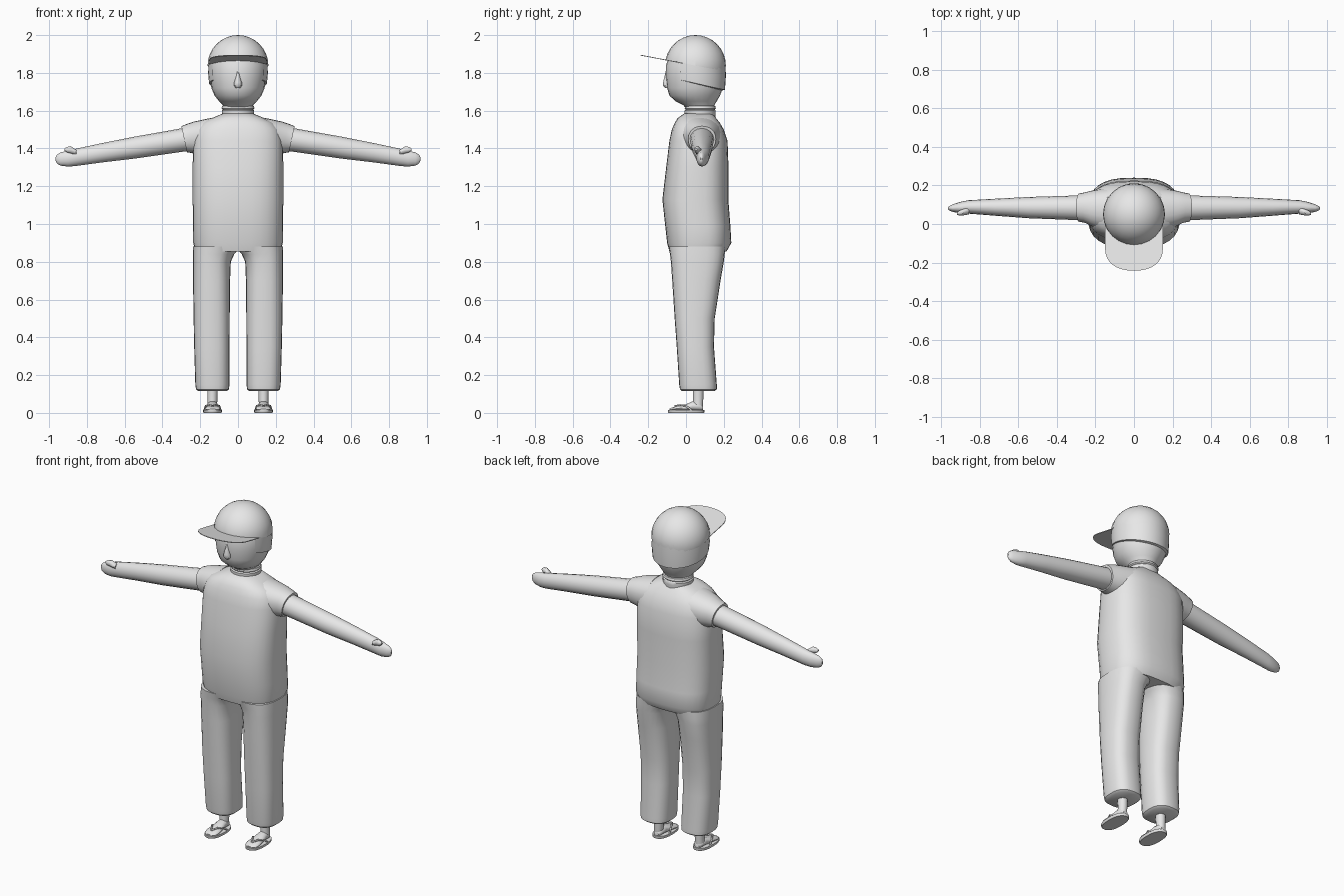
import bpy, bmesh, math
from mathutils import Vector

grey = bpy.data.materials.new("plain_grey")
grey.diffuse_color = (0.8, 0.8, 0.8, 1)


def finish(name, bm, mirror=False, angle=40):
    bmesh.ops.recalc_face_normals(bm, faces=bm.faces)
    me = bpy.data.meshes.new(name)
    bm.to_mesh(me)
    bm.free()
    ob = bpy.data.objects.new(name, me)
    bpy.context.collection.objects.link(ob)
    me.materials.append(grey)
    bpy.ops.object.select_all(action='DESELECT')
    ob.select_set(True)
    bpy.context.view_layer.objects.active = ob
    bpy.ops.object.shade_smooth_by_angle(angle=math.radians(angle))
    if mirror:
        ob.modifiers.new("mirror", 'MIRROR')
    return ob


def power(v, n):
    return math.copysign(abs(v) ** (2 / n), v)


def loft(name, rings, axis='z', n=2.0, seg=24, mirror=False, shear=0.0, angle=40):
    """Skin rounded rings; each ring is (position, a_min, a_max, b_min, b_max)."""
    bm = bmesh.new()
    loops = []
    for t, a0, a1, b0, b1 in rings:
        loop = []
        for i in range(seg):
            w = 2 * math.pi * i / seg
            a = (a0 + a1) / 2 + (a1 - a0) / 2 * power(math.cos(w), n)
            db = (b1 - b0) / 2 * power(math.sin(w), n)
            b = (b0 + b1) / 2 + db
            p = {'x': (t + shear * db, a, b), 'y': (a, t, b), 'z': (a, b, t)}[axis]
            loop.append(bm.verts.new(p))
        loops.append(loop)
    for lo, hi in zip(loops, loops[1:]):
        for i in range(seg):
            j = (i + 1) % seg
            bm.faces.new((lo[i], lo[j], hi[j], hi[i]))
    bm.faces.new(loops[0])
    bm.faces.new(loops[-1])
    return finish(name, bm, mirror, angle)


def sym(rows):
    """Rings centred on x from (z, half width, y_min, y_max)."""
    return [(z, -w, w, a, b) for z, w, a, b in rows]


# Body and trousers
loft("torso", sym([
    (0.855, 0.225, -0.088, 0.215), (0.90, 0.237, -0.10, 0.24),
    (0.99, 0.238, -0.11, 0.235), (1.13, 0.24, -0.125, 0.224),
    (1.30, 0.24, -0.105, 0.225), (1.44, 0.238, -0.088, 0.22),
    (1.50, 0.222, -0.075, 0.20), (1.535, 0.19, -0.06, 0.18),
    (1.56, 0.14, -0.045, 0.16), (1.585, 0.08, -0.01, 0.14)]), n=2.7, seg=32)
loft("trouser_leg", [
    (0.115, 0.06, 0.21, -0.02, 0.15), (0.125, 0.048, 0.222, -0.032, 0.163),
    (0.15, 0.045, 0.226, -0.036, 0.163), (0.35, 0.045, 0.232, -0.049, 0.148),
    (0.50, 0.044, 0.235, -0.06, 0.152), (0.70, 0.042, 0.238, -0.073, 0.183),
    (0.80, 0.038, 0.238, -0.08, 0.20), (0.84, 0.02, 0.238, -0.085, 0.205),
    (0.88, -0.02, 0.237, -0.092, 0.21)], n=2.6, mirror=True)

# Sleeves, arms and hands
loft("sleeve", [
    (0.12, -0.05, 0.19, 1.36, 1.562), (0.21, -0.015, 0.175, 1.365, 1.543),
    (0.25, 0.005, 0.165, 1.373, 1.531), (0.285, 0.012, 0.158, 1.38, 1.518)],
    axis='x', n=2.2, mirror=True, shear=0.22)
loft("arm", [
    (0.22, 0.02, 0.15, 1.39, 1.515), (0.29, 0.02, 0.148, 1.383, 1.508),
    (0.55, 0.03, 0.14, 1.346, 1.462), (0.72, 0.043, 0.131, 1.326, 1.428),
    (0.86, 0.054, 0.123, 1.307, 1.398), (0.90, 0.055, 0.115, 1.304, 1.388),
    (0.94, 0.063, 0.102, 1.309, 1.379), (0.958, 0.07, 0.093, 1.32, 1.368),
    (0.965, 0.077, 0.086, 1.335, 1.355)], axis='x', seg=16, mirror=True)
loft("thumb", [
    (0.855, 0.05, 0.09, 1.365, 1.392), (0.885, 0.045, 0.077, 1.373, 1.413),
    (0.905, 0.044, 0.07, 1.378, 1.409), (0.918, 0.048, 0.06, 1.388, 1.40)],
    axis='x', seg=10, mirror=True)

# Feet and sandals
loft("ankle", [
    (0.03, 0.112, 0.162, 0.035, 0.09), (0.07, 0.109, 0.161, 0.037, 0.092),
    (0.14, 0.107, 0.163, 0.035, 0.093)], seg=14, mirror=True)
loft("foot", [
    (0.09, 0.12, 0.15, 0.014, 0.035), (0.075, 0.108, 0.162, 0.01, 0.055),
    (0.035, 0.106, 0.164, 0.01, 0.062), (0.0, 0.1, 0.17, 0.01, 0.046),
    (-0.05, 0.093, 0.176, 0.01, 0.036), (-0.075, 0.1, 0.168, 0.01, 0.028),
    (-0.087, 0.118, 0.15, 0.012, 0.022)], axis='y', seg=14, mirror=True)
loft("sandal_sole", [
    (0.0, 0.089, 0.181, -0.092, 0.095), (0.004, 0.086, 0.184, -0.095, 0.097),
    (0.016, 0.086, 0.184, -0.095, 0.097)], n=2.4, mirror=True)

# Sandal straps meeting between the toes
for label, side in (("inner", -1), ("outer", 1)):
    cu = bpy.data.curves.new(label + "_sandal_strap", 'CURVE')
    cu.dimensions = '3D'
    cu.bevel_depth = 0.005
    cu.bevel_resolution = 1
    sp = cu.splines.new('POLY')
    path = [(0.044, 0.03, 0.014), (0.036, 0.0, 0.037), (0.018, -0.03, 0.042), (0, -0.06, 0.036)]
    sp.points.add(len(path) - 1)
    for pt, (dx, y, z) in zip(sp.points, path):
        pt.co = (0.135 + side * dx, y, z, 1)
    ob = bpy.data.objects.new(label + "_sandal_strap", cu)
    bpy.context.collection.objects.link(ob)
    cu.materials.append(grey)
    bpy.ops.object.select_all(action='DESELECT')
    ob.select_set(True)
    bpy.context.view_layer.objects.active = ob
    bpy.ops.object.convert(target='MESH')
    bpy.context.object.modifiers.new("mirror", 'MIRROR')

# Collar, head and nose
loft("collar", sym([
    (1.56, 0.082, -0.005, 0.155), (1.585, 0.086, -0.008, 0.157),
    (1.60, 0.086, -0.008, 0.157), (1.606, 0.08, -0.002, 0.152),
    (1.612, 0.087, -0.007, 0.158), (1.625, 0.084, -0.004, 0.155),
    (1.63, 0.072, 0.008, 0.143)]))
loft("head", sym([
    (1.60, 0.065, 0.01, 0.14), (1.63, 0.08, -0.015, 0.15),
    (1.65, 0.1, -0.055, 0.163), (1.68, 0.124, -0.088, 0.18),
    (1.72, 0.141, -0.10, 0.196), (1.78, 0.149, -0.107, 0.206),
    (1.84, 0.153, -0.106, 0.206), (1.90, 0.135, -0.085, 0.185)]))
loft("nose", sym([
    (1.72, 0.012, -0.112, -0.08), (1.732, 0.021, -0.122, -0.08),
    (1.75, 0.02, -0.122, -0.08), (1.78, 0.012, -0.115, -0.08),
    (1.815, 0.005, -0.107, -0.08)]), seg=10)

# Hair strip wrapping the sides and back below the cap
bm = bmesh.new()
cols = []
for i in range(25):
    w = math.radians(-31 + 242 * i / 24)
    c, s = math.cos(w), math.sin(w)
    low = 1.745 - 0.035 * s
    cols.append([bm.verts.new((c * 0.158 * k, 0.05 + s * 0.161 * k, z))
                 for z, k in ((1.85, 0.99), ((1.85 + low) / 2, 1.0), (low, 0.97), (low - 0.003, 0.88))])
for p, q in zip(cols, cols[1:]):
    for k in range(3):
        bm.faces.new((p[k], q[k], q[k + 1], p[k + 1]))
finish("hair", bm)

# Cap dome trimmed by the sloping brim plane
SLOPE = -0.19


def brim_z(y):
    return 1.848 + SLOPE * y


bm = bmesh.new()
bmesh.ops.create_uvsphere(bm, u_segments=24, v_segments=16, radius=0.161)
bmesh.ops.translate(bm, verts=bm.verts, vec=(0, 0.05, 1.839))
bmesh.ops.bisect_plane(bm, geom=bm.verts[:] + bm.edges[:] + bm.faces[:],
                       plane_co=Vector((0, 0, brim_z(0))),
                       plane_no=Vector((0, -SLOPE, 1)), clear_inner=True)
finish("cap_dome", bm)

# Flat cap visor
bm = bmesh.new()
outline = [(0.15, 0.04)]
for i in range(17):
    w = math.pi * i / 16
    outline.append((0.15 * power(math.cos(w), 2.3), -0.125 - 0.117 * power(math.sin(w), 2.3)))
outline.append((-0.15, 0.04))
top = [bm.verts.new((x, y, brim_z(y) + 0.002)) for x, y in outline]
bot = [bm.verts.new((x, y, brim_z(y) - 0.002)) for x, y in outline]
bm.faces.new(top)
bm.faces.new(bot[::-1])
for i in range(len(top)):
    j = (i + 1) % len(top)
    bm.faces.new((top[i], bot[i], bot[j], top[j]))
finish("cap_visor", bm)
